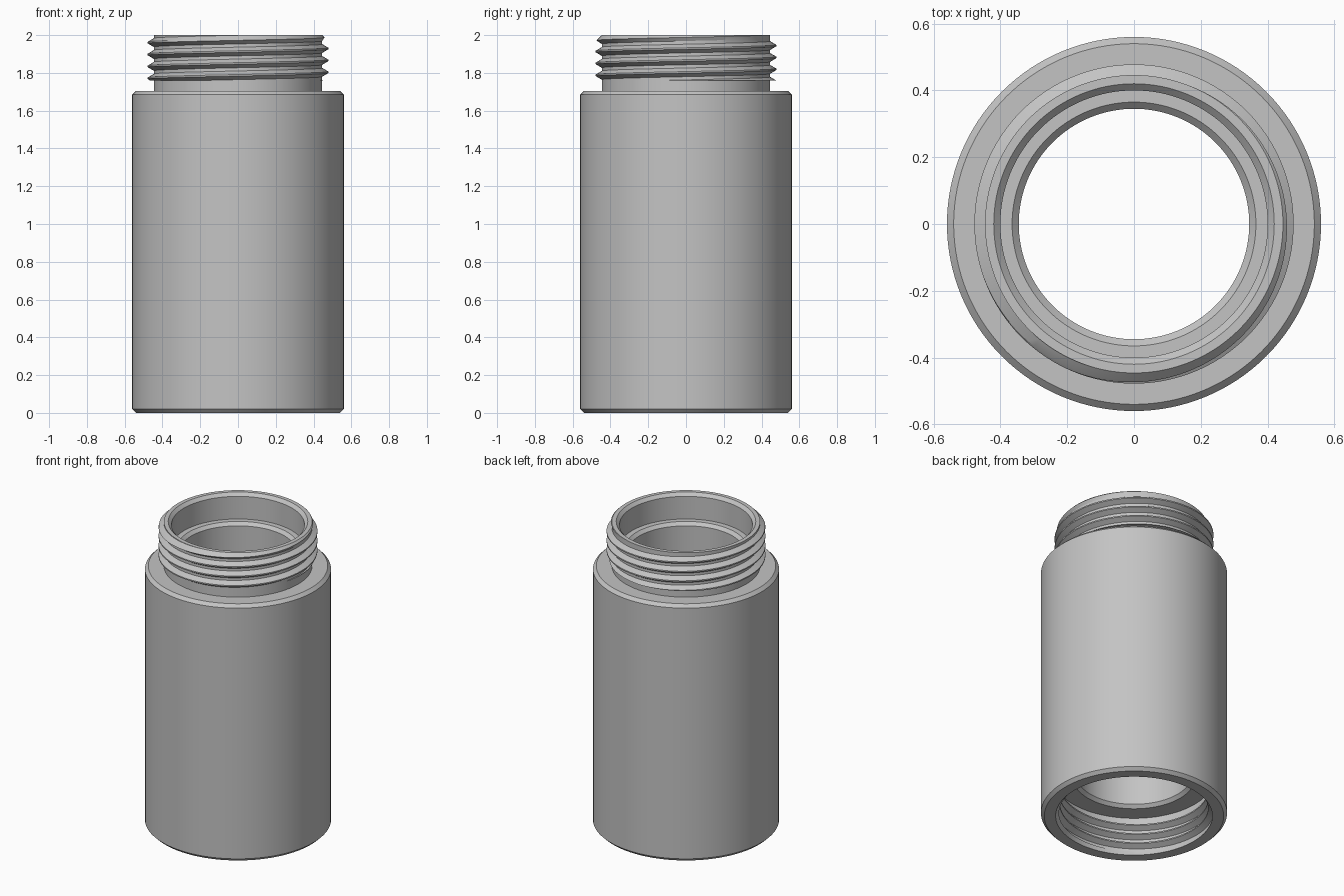
import bpy, bmesh
from math import cos, sin, pi, tau

if "Cube" in bpy.data.objects:
    bpy.data.objects.remove(bpy.data.objects["Cube"], do_unlink=True)

SEGMENTS = 128
PITCH = 0.063
CREST, FLANK = 0.004, 0.023    # distances from the crest centre line


def thread(turn, low, high, base, tip, start):
    """Helical thread section at one angle, trimmed to the range low..high."""
    crest = start + PITCH * turn
    points = []
    for k in range(-3, 8):
        for offset in (-FLANK, -CREST, CREST, FLANK):
            z = min(max(crest + k * PITCH + offset, low), high)
            d = abs((z - crest + PITCH / 2) % PITCH - PITCH / 2)
            t = min(max((d - CREST) / (FLANK - CREST), 0), 1)
            points.append((tip + (base - tip) * t, z))
    return points


def section(turn):
    """Closed radial section of the sleeve wall at one angle."""
    # outer body and neck
    outside = [(0.54, 0), (0.56, 0.02), (0.56, 1.685), (0.54, 1.705),
               (0.446, 1.705), (0.446, 1.76)]
    # external thread with a chamfered lead-in
    male = [(min(r, 0.446 + 2 - z), z) for r, z in
            thread(turn, 1.76, 2, 0.446, 0.478, 1.74)]
    # counterbore, shoulder, main bore and thread relief
    inside = [(0.42, 2), (0.40, 1.98), (0.40, 1.83), (0.365, 1.83),
              (0.345, 1.81), (0.345, 0.28), (0.365, 0.26),
              (0.48, 0.26), (0.48, 0.215)]
    # internal thread and mouth chamfer
    female = thread(turn, 0.03, 0.215, 0.48, 0.446, 0.03)[::-1]
    return outside + male + inside + female + [(0.472, 0)]


# Sweep the section around the axis
bm = bmesh.new()
columns = []
for i in range(SEGMENTS + 1):
    a = tau * i / SEGMENTS
    columns.append([bm.verts.new((r * cos(a), r * sin(a), z))
                    for r, z in section(i / SEGMENTS)])
for left, right in zip(columns, columns[1:]):
    for k in range(len(left)):
        bm.faces.new((left[k - 1], right[k - 1], right[k], left[k]))
bmesh.ops.remove_doubles(bm, verts=bm.verts, dist=0.00005)
bmesh.ops.dissolve_degenerate(bm, edges=bm.edges, dist=0.00005)
bmesh.ops.recalc_face_normals(bm, faces=bm.faces)

mesh = bpy.data.meshes.new("threaded_sleeve")
bm.to_mesh(mesh)
bm.free()
sleeve = bpy.data.objects.new("threaded_sleeve", mesh)
bpy.context.collection.objects.link(sleeve)

# Plain grey metal
grey = bpy.data.materials.new("light_grey")
grey.use_nodes = True
colour = (0.55, 0.55, 0.55, 1)
grey.diffuse_color = colour
grey.node_tree.nodes["Principled BSDF"].inputs["Base Color"].default_value = colour
mesh.materials.append(grey)

bpy.ops.object.select_all(action="DESELECT")
sleeve.select_set(True)
bpy.context.view_layer.objects.active = sleeve
bpy.ops.object.shade_smooth_by_angle(angle=pi / 9)
